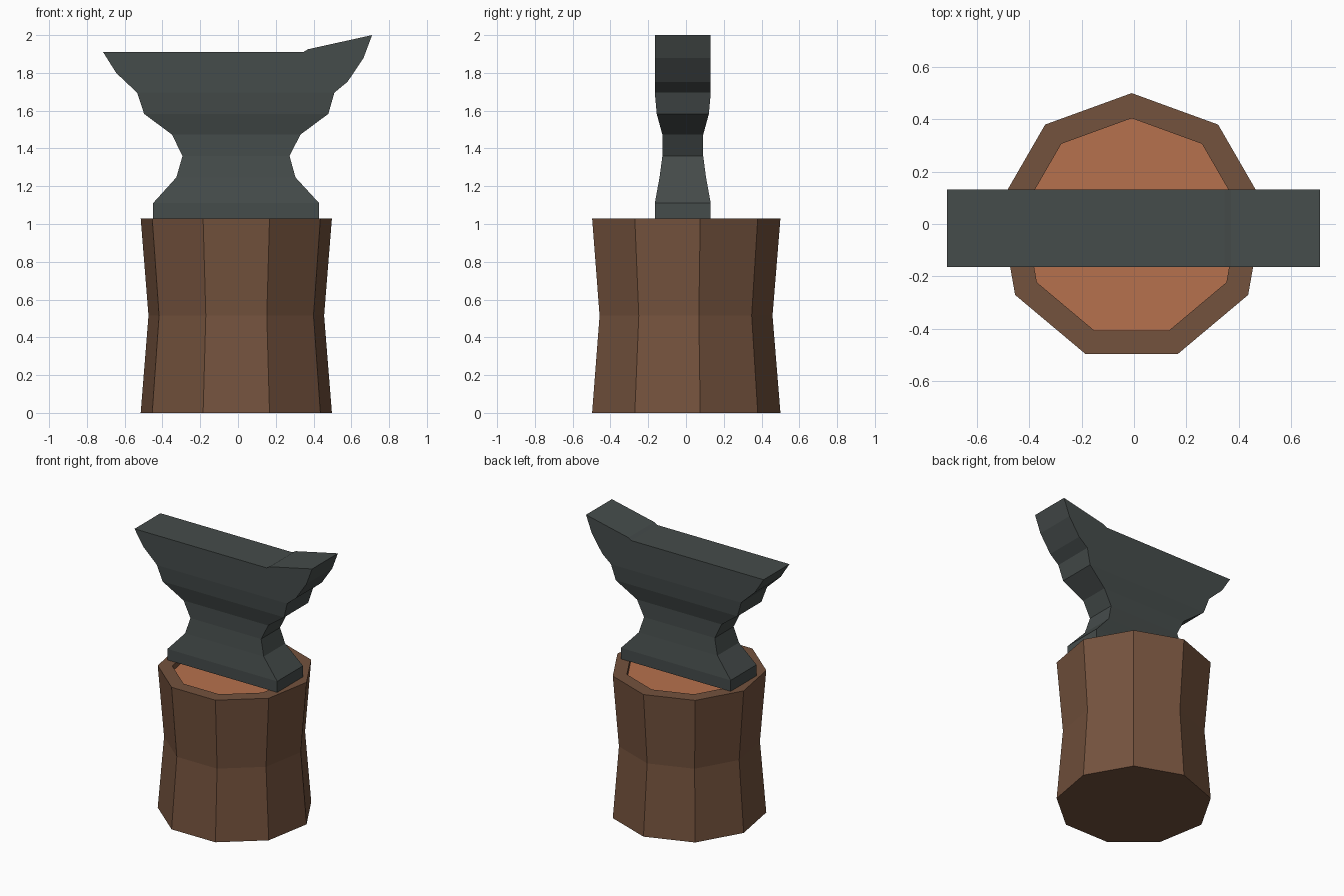
import bpy, bmesh
from math import sin, cos, tau

cube = bpy.data.objects.get("Cube")
if cube:
    bpy.data.objects.remove(cube)


def material(name, rgb):
    m = bpy.data.materials.new(name)
    m.use_nodes = True
    m.diffuse_color = (*rgb, 1)
    m.node_tree.nodes["Principled BSDF"].inputs["Base Color"].default_value = (*rgb, 1)
    return m


iron = material("dark iron", (0.06, 0.072, 0.07))
bark = material("brown bark", (0.175, 0.085, 0.047))
wood = material("cut wood", (0.47, 0.165, 0.075))


def finish(bm, name, mats):
    bmesh.ops.recalc_face_normals(bm, faces=bm.faces)
    mesh = bpy.data.meshes.new(name)
    bm.to_mesh(mesh)
    bm.free()
    for m in mats:
        mesh.materials.append(m)
    obj = bpy.data.objects.new(name, mesh)
    bpy.context.collection.objects.link(obj)
    return obj


def bridge(bm, a, b):
    n = len(a)
    for i in range(n):
        j = (i + 1) % n
        bm.faces.new((a[i], a[j], b[j], b[i]))


# Stump: nine-sided, waisted, with a shallow recess in the top
SIDES = 9
bm = bmesh.new()
rings = []
for r, z in [(0.514, 0), (0.472, 0.515), (0.514, 1.03), (0.418, 1.03), (0.418, 0.99)]:
    rings.append([bm.verts.new((r * sin(tau * i / SIDES) - 0.009,
                                r * cos(tau * i / SIDES) - 0.014, z))
                  for i in range(SIDES)])
for lower, upper in zip(rings, rings[1:]):
    bridge(bm, lower, upper)
bm.faces.new(rings[0])
bm.faces.new(rings[-1]).material_index = 1
finish(bm, "stump", [bark, wood])

# Anvil: lofted foot, waist and shoulders (left x, right x, z, half width)
YC = -0.017
levels = [(-0.45, 0.43, 1.03, 0.148), (-0.45, 0.43, 1.11, 0.148),
          (-0.326, 0.304, 1.247, 0.123), (-0.294, 0.273, 1.36, 0.108),
          (-0.349, 0.33, 1.473, 0.108), (-0.497, 0.478, 1.583, 0.138),
          (-0.534, 0.51, 1.695, 0.148)]
bm = bmesh.new()
rings = []
for x0, x1, z, w in levels:
    rings.append([bm.verts.new((x, YC + y, z))
                  for x, y in ((x0, -w), (x1, -w), (x1, w), (x0, w))])
for lower, upper in zip(rings, rings[1:]):
    bridge(bm, lower, upper)
bm.faces.new(rings[0])

# Head: straight-sided profile with the raised horn on the left
outline = [(0.58, 1.753), (0.664, 1.878), (0.71, 2.0), (0.37, 1.925),
           (0.345, 1.91), (-0.714, 1.91), (-0.645, 1.8)]
shoulder = rings[-1]
front = [shoulder[1]] + [bm.verts.new((x, YC - 0.148, z)) for x, z in outline] + [shoulder[0]]
back = [shoulder[2]] + [bm.verts.new((x, YC + 0.148, z)) for x, z in outline] + [shoulder[3]]
for i in range(len(front) - 1):
    bm.faces.new((front[i], front[i + 1], back[i + 1], back[i]))
bm.faces.new(front)
bm.faces.new(back)
finish(bm, "anvil", [iron])
